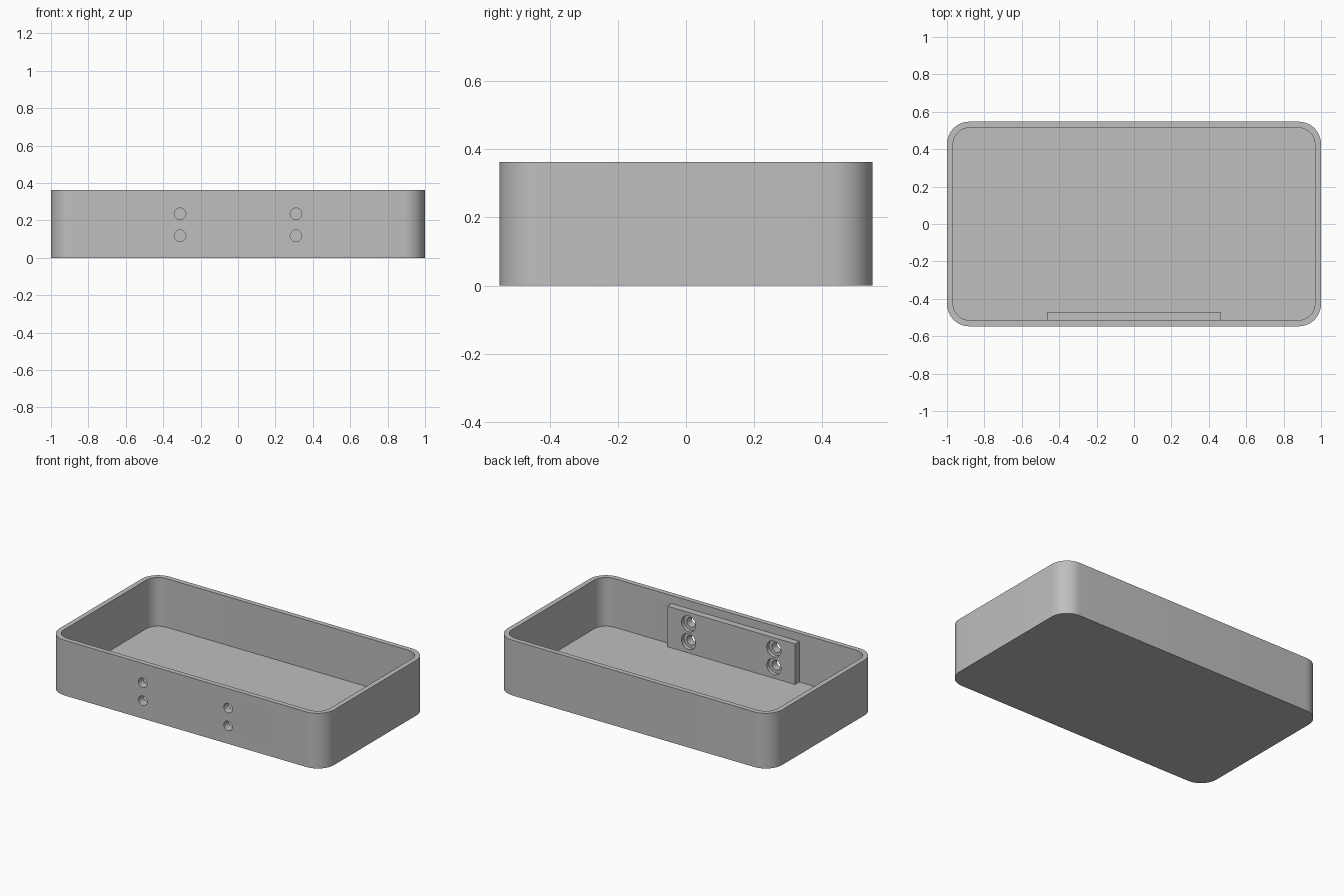
import bpy
import bmesh
from math import cos, sin, pi, radians
from mathutils import Matrix, Vector

if "Cube" in bpy.data.objects:
    bpy.data.objects.remove(bpy.data.objects["Cube"])

HALF_X, HALF_Y, HEIGHT = 1.0, 0.547, 0.363
WALL, FLOOR, RADIUS = 0.033, 0.043, 0.12
PLATE_FRONT, PLATE_TOP, PLATE_HALF = -0.47, 0.31, 0.465
HOLE_X, HOLE_Z = 0.31, (0.118, 0.235)
HOLE_R, BORE_R, BORE_DEPTH = 0.031, 0.052, 0.025

grey = bpy.data.materials.new("plain grey")
grey.use_nodes = True
grey.diffuse_color = (0.52, 0.52, 0.52, 1)
grey.node_tree.nodes["Principled BSDF"].inputs["Base Color"].default_value = grey.diffuse_color


def add_object(name, bm):
    bmesh.ops.recalc_face_normals(bm, faces=bm.faces)
    mesh = bpy.data.meshes.new(name)
    bm.to_mesh(mesh)
    bm.free()
    mesh.materials.append(grey)
    obj = bpy.data.objects.new(name, mesh)
    bpy.context.collection.objects.link(obj)
    return obj


def rounded_ring(bm, inset, z, steps=12):
    """Vertices of a rounded rectangle, inset from the outer wall."""
    r = RADIUS - inset
    ring = []
    for quarter, (sx, sy) in enumerate([(1, 1), (-1, 1), (-1, -1), (1, -1)]):
        for i in range(steps + 1):
            a = (quarter + i / steps) * pi / 2
            ring.append(bm.verts.new((sx * (HALF_X - RADIUS) + r * cos(a),
                                      sy * (HALF_Y - RADIUS) + r * sin(a), z)))
    return ring


def cylinders(name, radius, y0, y1):
    """Cutter with one cylinder along y at each screw position."""
    bm = bmesh.new()
    for x in (-HOLE_X, HOLE_X):
        for z in HOLE_Z:
            place = Matrix.Translation((x, (y0 + y1) / 2, z)) @ Matrix.Rotation(pi / 2, 4, 'X')
            bmesh.ops.create_cone(bm, cap_ends=True, segments=32, radius1=radius,
                                  radius2=radius, depth=y1 - y0, matrix=place)
    cutter = add_object(name, bm)
    cutter.hide_render = True
    return cutter


def finish(obj, cutters):
    bpy.ops.object.select_all(action='DESELECT')
    obj.select_set(True)
    bpy.context.view_layer.objects.active = obj
    for cutter in cutters:
        mod = obj.modifiers.new(cutter.name, 'BOOLEAN')
        mod.operation = 'DIFFERENCE'
        mod.solver = 'EXACT'
        mod.object = cutter
        bpy.ops.object.modifier_apply(modifier=mod.name)
    bpy.ops.object.shade_smooth_by_angle(angle=radians(30))


# Open tray: outer wall, rim, inner wall, floor
bm = bmesh.new()
rings = [rounded_ring(bm, 0, 0), rounded_ring(bm, 0, HEIGHT),
         rounded_ring(bm, WALL, HEIGHT), rounded_ring(bm, WALL, FLOOR)]
for lower, upper in zip(rings, rings[1:]):
    for i in range(len(lower)):
        j = (i + 1) % len(lower)
        bm.faces.new((lower[i], lower[j], upper[j], upper[i]))
bm.faces.new(rings[0])
bm.faces.new(rings[-1])
tray = add_object("tray", bm)

# Mounting plate inside the front wall, sunk slightly into wall and floor
SINK = 0.01
y_back, z_low = -HALF_Y + WALL - SINK, FLOOR - SINK
bm = bmesh.new()
size = Vector((2 * PLATE_HALF, PLATE_FRONT - y_back, PLATE_TOP - z_low))
centre = Vector((0, (PLATE_FRONT + y_back) / 2, (PLATE_TOP + z_low) / 2))
bmesh.ops.create_cube(bm, size=1, matrix=Matrix.Translation(centre) @ Matrix.Diagonal(size).to_4x4())
plate = add_object("mounting_plate", bm)

# Screw holes through both parts, counterbored on the plate
holes = cylinders("screw_hole_cutter", HOLE_R, -HALF_Y - 0.1, PLATE_FRONT + 0.1)
bores = cylinders("counterbore_cutter", BORE_R, PLATE_FRONT - BORE_DEPTH, PLATE_FRONT + 0.1)
finish(tray, [holes])
finish(plate, [bores, holes])
for cutter in (holes, bores):
    bpy.data.objects.remove(cutter)
